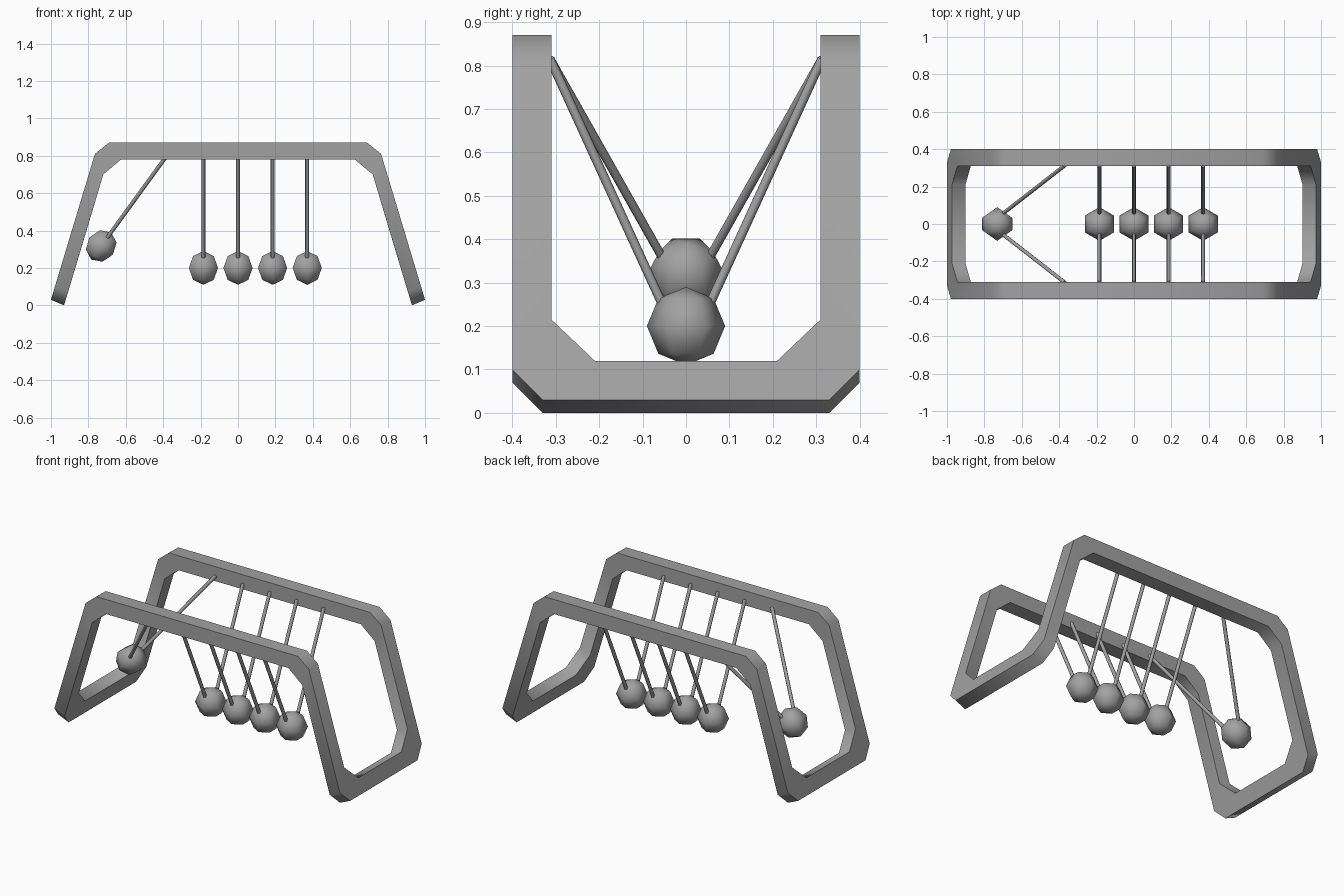
import bpy
import bmesh
from math import radians
from mathutils import Matrix, Vector

cube = bpy.data.objects.get("Cube")
if cube:
    bpy.data.objects.remove(cube, do_unlink=True)

# Single metal colour
GREY = (0.36, 0.36, 0.36, 1)
metal = bpy.data.materials.new("grey metal")
metal.use_nodes = True
metal.diffuse_color = GREY
metal.node_tree.nodes["Principled BSDF"].inputs["Base Color"].default_value = GREY


def finish(bm, name, angle):
    bmesh.ops.recalc_face_normals(bm, faces=bm.faces)
    mesh = bpy.data.meshes.new(name)
    bm.to_mesh(mesh)
    bm.free()
    mesh.materials.append(metal)
    obj = bpy.data.objects.new(name, mesh)
    bpy.context.collection.objects.link(obj)
    bpy.ops.object.select_all(action='DESELECT')
    obj.select_set(True)
    bpy.context.view_layer.objects.active = obj
    bpy.ops.object.shade_smooth_by_angle(angle=radians(angle))
    return obj


# Frame: a square bar swept round a closed loop, from one mirrored quarter
SLOPE = 0.301


def leg(y, z, inner):
    x = (0.93 if inner else 1.009) - SLOPE * z
    return Vector((x, y, z))


def rail(outer, inner):
    (ox, oz), (ix, iz) = outer, inner
    return [Vector((ox, 0.40, oz)), Vector((ox, 0.31, oz)),
            Vector((ix, 0.31, iz)), Vector((ix, 0.40, iz))]


quarter = [
    rail((0.69, 0.87), (0.625, 0.78)),
    rail((0.765, 0.81), (0.72, 0.70)),
    [leg(0.40, 0.10, False), leg(0.31, 0.215, False),
     leg(0.31, 0.19, True), leg(0.40, 0.07, True)],
    [leg(0.33, 0.03, False), leg(0.21, 0.12, False),
     leg(0.21, 0.095, True), leg(0.33, 0.0, True)],
]


def mirrored(stations, sx, sy):
    return [[Vector((p.x * sx, p.y * sy, p.z)) for p in s] for s in stations]


loop = (quarter + mirrored(quarter[::-1], 1, -1)
        + mirrored(quarter, -1, -1) + mirrored(quarter[::-1], -1, 1))
bm = bmesh.new()
rings = [[bm.verts.new(p) for p in station] for station in loop]
for i, a in enumerate(rings):
    b = rings[(i + 1) % len(rings)]
    for k in range(4):
        n = (k + 1) % 4
        bm.faces.new((a[k], a[n], b[n], b[k]))
finish(bm, "frame", 50)

# Pendulums: a ball hung on a pair of strings, turned about its pivot
PIVOT_Z, DROP = 0.815, 0.615


def pendulum(label, x, swing=0):
    place = (Matrix.Translation((x, 0, PIVOT_Z))
             @ Matrix.Rotation(radians(swing), 4, 'Y'))

    ball = bmesh.new()
    bmesh.ops.create_uvsphere(ball, u_segments=6, v_segments=4, radius=0.09,
                              matrix=place @ Matrix.Translation((0, 0, -DROP)))
    finish(ball, label + "_ball", 80)

    strings = bmesh.new()
    for side in (-1, 1):
        top = Vector((0, side * 0.313, 0))
        low = Vector((0, side * 0.05, -DROP + 0.04))
        axis = top - low
        turn = axis.to_track_quat('Z', 'Y').to_matrix().to_4x4()
        bmesh.ops.create_cone(
            strings, cap_ends=True, segments=8, radius1=0.0105, radius2=0.0105,
            depth=axis.length,
            matrix=place @ Matrix.Translation((top + low) / 2) @ turn)
    finish(strings, label + "_strings", 50)


pendulum("swung", -0.37, 36)
for i, name in enumerate(("second", "third", "fourth", "fifth")):
    pendulum(name, -0.185 + 0.185 * i)
